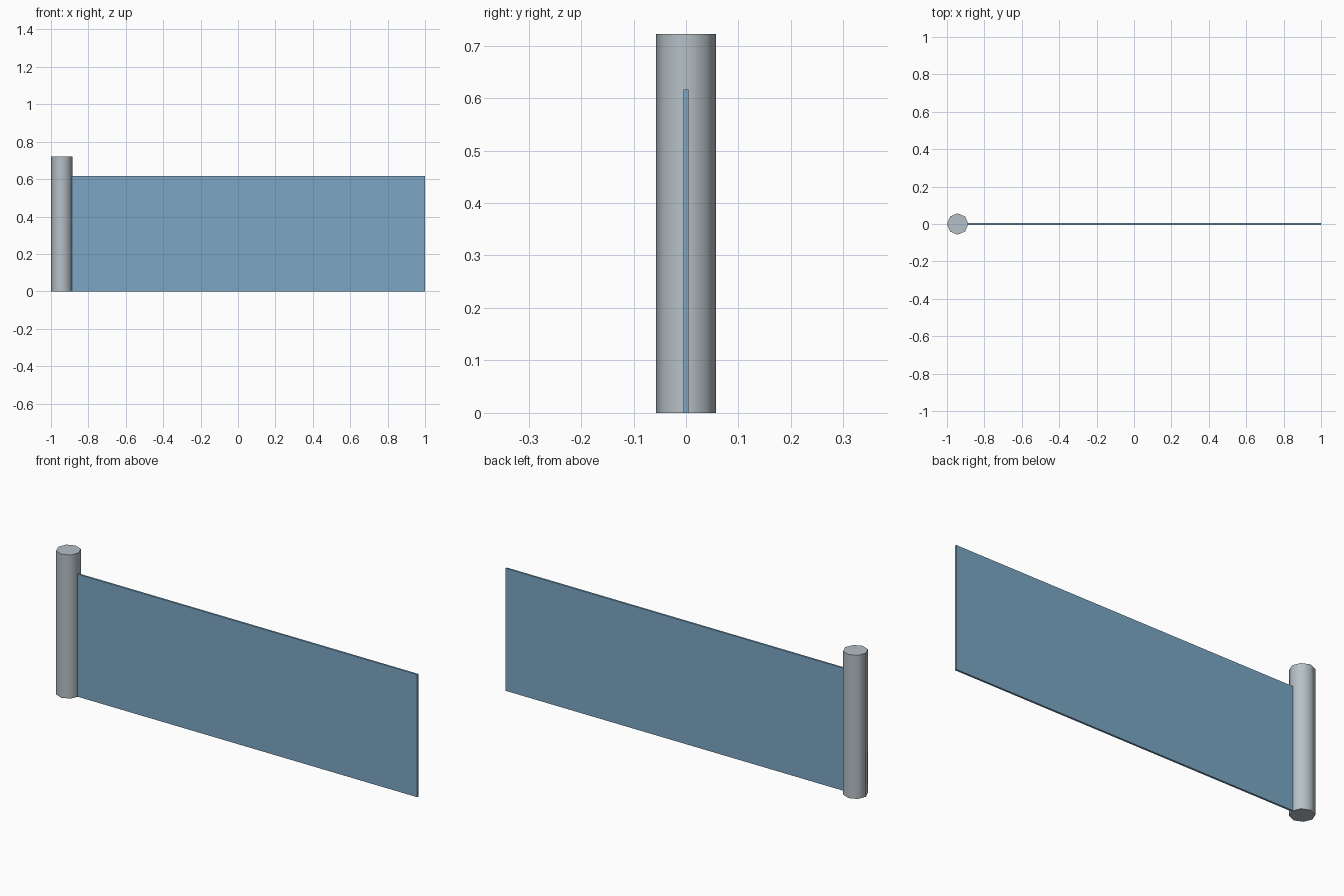
import bpy, math

if "Cube" in bpy.data.objects:
    bpy.data.objects.remove(bpy.data.objects["Cube"])


def material(name, rgba):
    m = bpy.data.materials.new(name)
    m.diffuse_color = rgba
    m.use_nodes = True
    m.node_tree.nodes["Principled BSDF"].inputs["Base Color"].default_value = m.diffuse_color
    return m


grey = material("pale grey metal", (0.47, 0.53, 0.57, 1))
blue = material("blue glass", (0.20, 0.39, 0.56, 1))

# Eight-sided post, corners on the axes
bpy.ops.mesh.primitive_cylinder_add(vertices=8, radius=0.057, depth=0.722,
                                    location=(-0.943, 0, 0.361))
post = bpy.context.object
post.name = "post"
post.data.materials.append(grey)
bpy.ops.object.shade_smooth_by_angle(angle=math.radians(50))

# Thin panel running from the post
bpy.ops.mesh.primitive_cube_add(size=1, location=(0.045, 0, 0.308))
panel = bpy.context.object
panel.name = "panel"
panel.scale = (1.91, 0.01, 0.616)
bpy.ops.object.transform_apply(location=False, rotation=False, scale=True)
panel.data.materials.append(blue)
